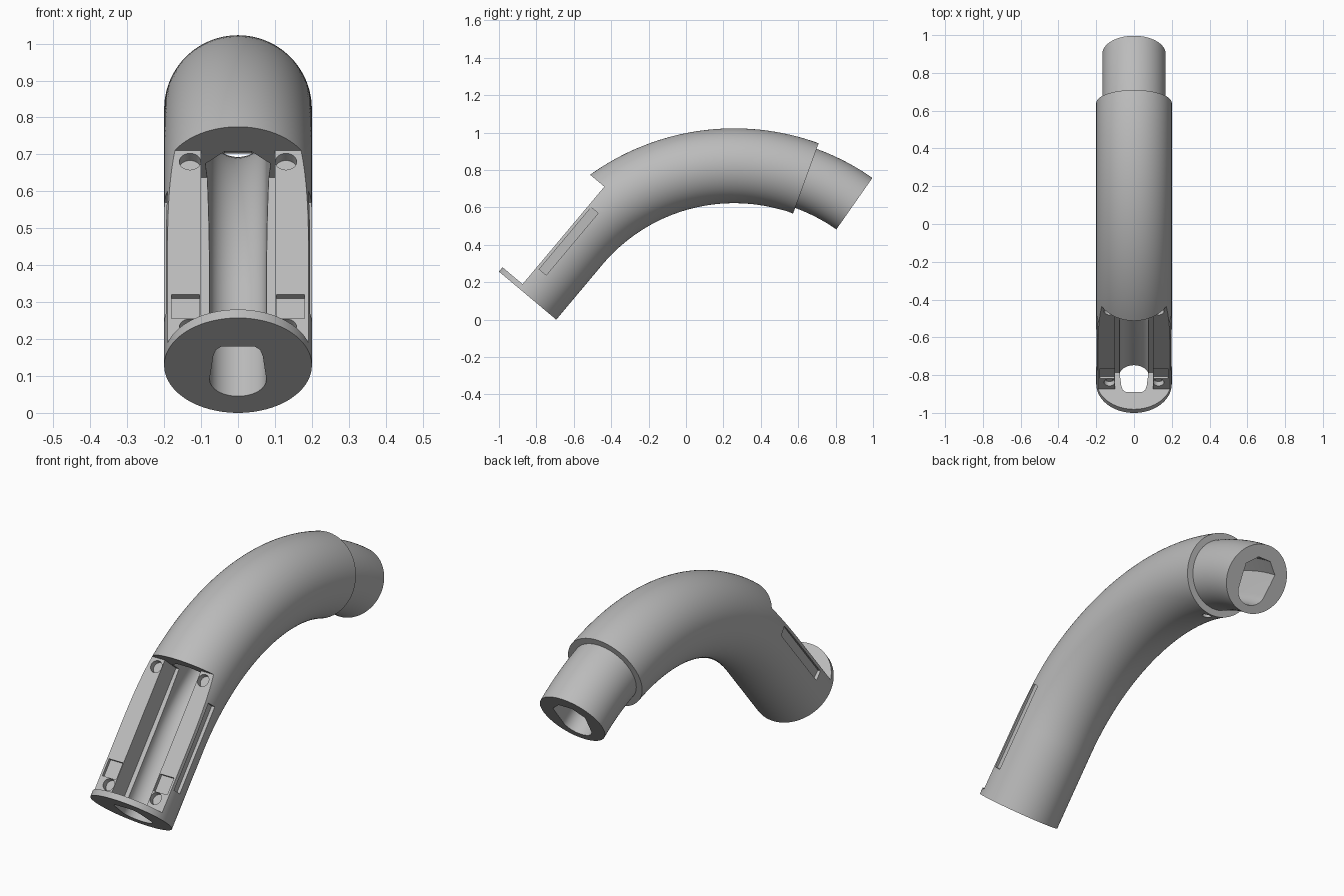
import bpy, bmesh
from math import sin, cos, pi, radians
from mathutils import Matrix, Vector

if "Cube" in bpy.data.objects:
    bpy.data.objects.remove(bpy.data.objects["Cube"])

START = Vector((0, -0.847, 0.1286))   # centre of the front face
TILT = radians(50)                    # slope of the straight part
STRAIGHT = 0.384                      # length before the bend
BEND = 1.12                           # bend radius
STEP = STRAIGHT + BEND * radians(70)  # where the tube narrows
END = STRAIGHT + BEND * radians(85)

grey = bpy.data.materials.new("mid grey")
grey.use_nodes = True
grey.diffuse_color = (0.5, 0.5, 0.5, 1)
grey.node_tree.nodes["Principled BSDF"].inputs["Base Color"].default_value = (0.5, 0.5, 0.5, 1)


def frame(s):
    """Matrix at distance s on the centre line: local x across, y along, z outward."""
    turn = max(0, s - STRAIGHT) / BEND
    a = TILT - turn
    flat = min(s, STRAIGHT)
    pos = START + flat * Vector((0, cos(TILT), sin(TILT)))
    pos += BEND * Vector((0, sin(TILT) - sin(a), cos(a) - cos(TILT)))
    return Matrix.Translation(pos) @ Matrix.Rotation(a, 4, 'X')


def finish(bm, name):
    bmesh.ops.recalc_face_normals(bm, faces=bm.faces)
    mesh = bpy.data.meshes.new(name)
    bm.to_mesh(mesh)
    bm.free()
    mesh.materials.append(grey)
    ob = bpy.data.objects.new(name, mesh)
    bpy.context.collection.objects.link(ob)
    return ob


def loft(name, stations):
    """Skin a closed tube through (distance, profile) stations."""
    bm = bmesh.new()
    rings = [[bm.verts.new(frame(s) @ Vector((x, 0, n))) for x, n in prof]
             for s, prof in stations]
    for a, b in zip(rings, rings[1:]):
        for i in range(len(a)):
            j = (i + 1) % len(a)
            bm.faces.new((a[i], a[j], b[j], b[i]))
    bm.faces.new(rings[0])
    bm.faces.new(rings[-1])
    return finish(bm, name)


def box(name, x, s, n):
    """Box in the frame of the straight part, each argument a (low, high) pair."""
    bm = bmesh.new()
    mid = Matrix.Translation([(a + b) / 2 for a, b in (x, s, n)])
    size = Matrix.Diagonal([b - a for a, b in (x, s, n)] + [1])
    bmesh.ops.create_cube(bm, size=1, matrix=frame(0) @ mid @ size)
    return finish(bm, name)


def drill(name, base, at, radius, depth):
    bm = bmesh.new()
    bmesh.ops.create_cone(bm, cap_ends=True, segments=32, radius1=radius, radius2=radius,
                          depth=depth, matrix=base @ Matrix.Translation(at))
    return finish(bm, name)


def circle(r, count=96):
    return [(r * cos(2 * pi * i / count), r * sin(2 * pi * i / count)) for i in range(count)]


def bore(side):
    """Round-bottomed opening; side lists the right half from the widest point up."""
    bottom = [(-0.077 * cos(pi * i / 16), -0.06 - 0.07 * sin(pi * i / 16)) for i in range(1, 16)]
    return bottom + side + [(-x, n) for x, n in reversed(side)]


def spread(a, b, count):
    return [a + (b - a) * i / count for i in range(count + 1)]


# Main tube with the narrower spigot at the far end
bend = spread(STRAIGHT, STEP, 40)
tube = loft("curved_tube", [(s, circle(0.2)) for s in [0] + bend]
            + [(s, circle(0.168)) for s in spread(STEP, END, 9)])

# Bore: rounded at the front lip, faceted roof further in
lip = bore([(0.077, -0.06), (0.067, 0.04), (0.06, 0.065), (0.045, 0.08)])
roof = bore([(0.077, -0.06), (0.084, 0.0), (0.088, 0.05), (0.036, 0.1)])
cutters = [loft("bore_cutter", [(-0.02, lip), (0.05, lip), (0.12, roof)]
                + [(s, roof) for s in spread(STRAIGHT, END + 0.03, 48)])]

# Open recess and the trench in its floor
cutters.append(box("recess_cutter", (-0.3, 0.3), (0.03, 0.71), (0.06, 0.4)))
cutters.append(box("trench_cutter", (-0.1, 0.1), (0.03, 0.71), (-0.055, 0.1)))

# Screw holes, pockets and outer side slots, on both sides
for m in (-1, 1):
    for s in (0.085, 0.67):
        cutters.append(drill("screw_hole_cutter", frame(0), (m * 0.13, s, 0.06), 0.029, 0.06))
    cutters.append(box("pocket_cutter", sorted((m * 0.104, m * 0.18)), (0.116, 0.2), (0.044, 0.09)))
    cutters.append(box("side_slot_cutter", sorted((m * 0.183, m * 0.25)), (0.148, 0.58), (-0.006, 0.043)))

# Small drain hole underneath, near the step
cutters.append(drill("drain_cutter", frame(STEP - 0.05), (0, 0, -0.16), 0.022, 0.14))

bpy.context.view_layer.objects.active = tube
for c in cutters:
    mod = tube.modifiers.new(c.name, 'BOOLEAN')
    mod.operation = 'DIFFERENCE'
    mod.solver = 'EXACT'
    mod.object = c
    bpy.ops.object.modifier_apply(modifier=mod.name)
    bpy.data.objects.remove(c)

for ob in bpy.context.selected_objects:
    ob.select_set(False)
tube.select_set(True)
bpy.ops.object.shade_smooth_by_angle(angle=radians(25))
